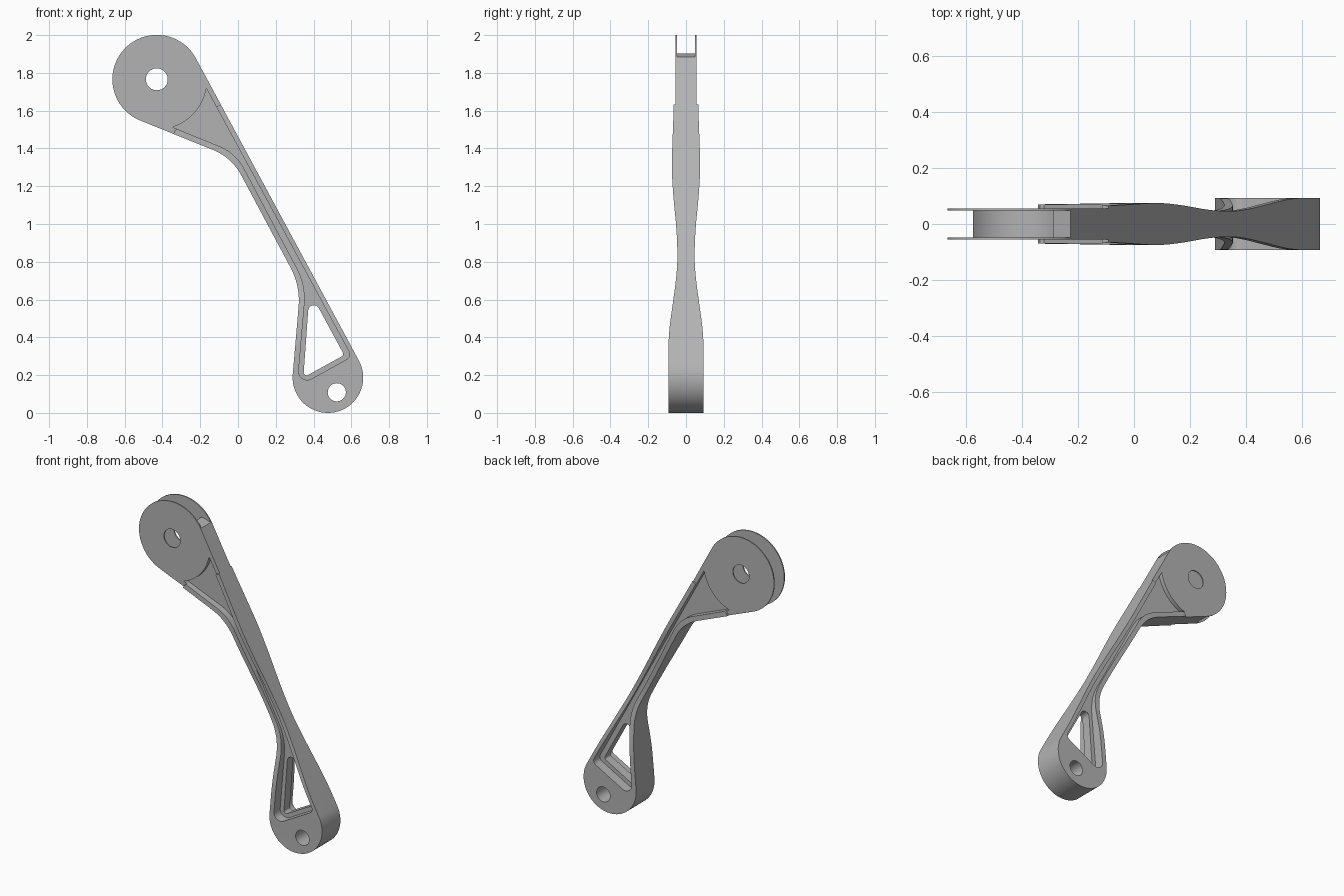
import bpy, bmesh, math
from mathutils import Vector

if "Cube" in bpy.data.objects:
    bpy.data.objects.remove(bpy.data.objects["Cube"])

PIVOT, PIVOT_R = Vector((-0.43, 1.766)), 0.235
FOOT, FOOT_R = Vector((0.476, 0.187)), 0.187

metal = bpy.data.materials.new("plain_grey")
metal.use_nodes = True
GREY = (0.45, 0.45, 0.45, 1)
metal.diffuse_color = GREY
metal.node_tree.nodes["Principled BSDF"].inputs["Base Color"].default_value = GREY


def arc(centre, r, a0, a1, n):
    """Points on an arc, angles in degrees."""
    angles = [math.radians(a0 + (a1 - a0) * i / n) for i in range(n + 1)]
    return [Vector((centre[0] + r * math.cos(a), centre[1] + r * math.sin(a))) for a in angles]


def fillet(before, corner, after, r, n=10):
    """Round one corner of a profile."""
    c = Vector(corner)
    u, v = (Vector(before) - c).normalized(), (Vector(after) - c).normalized()
    half = u.angle(v) / 2
    centre = c + (u + v).normalized() * r / math.sin(half)
    p, q = c + u * r / math.tan(half) - centre, c + v * r / math.tan(half) - centre
    a0 = math.degrees(math.atan2(p.y, p.x))
    turn = (math.degrees(math.atan2(q.y, q.x)) - a0 + 180) % 360 - 180
    return arc(centre, r, a0, a0 + turn, n)


def prism(name, points, lo, hi, along="Y"):
    """Extrude an XZ profile along Y, or a YZ profile along X."""
    bm = bmesh.new()
    place = (lambda p, d: (p[0], d, p[1])) if along == "Y" else (lambda p, d: (d, p[0], p[1]))
    face = bm.faces.new([bm.verts.new(place(p, lo)) for p in points])
    side = bmesh.ops.extrude_face_region(bm, geom=[face])["geom"]
    shift = (0, hi - lo, 0) if along == "Y" else (hi - lo, 0, 0)
    bmesh.ops.translate(bm, vec=shift, verts=[g for g in side if isinstance(g, bmesh.types.BMVert)])
    bmesh.ops.recalc_face_normals(bm, faces=bm.faces)
    mesh = bpy.data.meshes.new(name)
    bm.to_mesh(mesh)
    bm.free()
    mesh.materials.append(metal)
    obj = bpy.data.objects.new(name, mesh)
    bpy.context.collection.objects.link(obj)
    return obj


def combine(target, tool, operation="DIFFERENCE"):
    """Apply a boolean and discard the tool."""
    tool.hide_render = True
    mod = target.modifiers.new("cut", "BOOLEAN")
    mod.operation, mod.object, mod.solver = operation, tool, "EXACT"
    bpy.context.view_layer.objects.active = target
    bpy.ops.object.modifier_apply(modifier=mod.name)
    bpy.data.objects.remove(tool)


# Side outline: pivot disc, curved inner edge, foot disc, straight outer edge
upper, lower = (-0.033, 1.352), (0.33, 0.672)
outline = arc(PIVOT, PIVOT_R, 28.4, 247.6, 56)
outline += fillet(outline[-1], upper, lower, 0.29)
outline += fillet(upper, lower, (0.291, 0.205), 0.37)
outline += arc(FOOT, FOOT_R, 175.2, 388.4, 56)
arm = prism("lever_arm", outline, -0.3, 0.3)

# Swelling thickness along the height
stations = [(-0.1, 0.093), (0.1, 0.093), (0.34, 0.093), (0.45, 0.087), (0.6, 0.067),
            (0.7, 0.054), (0.8, 0.046), (0.9, 0.047), (1.0, 0.053), (1.15, 0.067),
            (1.3, 0.075), (1.45, 0.071), (1.63, 0.065), (2.1, 0.06), (2.3, 0.06)]
edge = []
for i in range(1, len(stations) - 2):
    a, b, c, d = [Vector(s) for s in stations[i - 1:i + 3]]
    for k in range(6):
        t = k / 6
        m0, m1 = (c - a) / (c.x - a.x) * (c.x - b.x), (d - b) / (d.x - b.x) * (c.x - b.x)
        y = ((2*t**3 - 3*t**2 + 1) * b.y + (t**3 - 2*t**2 + t) * m0.y
             + (3*t**2 - 2*t**3) * c.y + (t**3 - t**2) * m1.y)
        edge.append((y, b.x + (c.x - b.x) * t))
edge = [(0.093, -0.1)] + edge + [(0.06, 2.1)]
thickness = edge + [(-y, z) for y, z in reversed(edge)]
combine(arm, prism("thickness_tool", thickness, -1, 1, "X"), "INTERSECT")

# Recessed pocket shape bounded by the edge ribs
p_right, p_left, p_low, p_up = (0.602, 0.298), (0.314, 0.139), (0.36, 0.675), (-0.0115, 1.376)
rim_arc = arc(PIVOT, 0.267, -71.7, -10.5, 20)
pocket = list(rim_arc)
pocket += fillet(rim_arc[-1], p_right, p_left, 0.03)
pocket += fillet(p_right, p_left, p_low, 0.045)
pocket += fillet(p_left, p_low, p_up, 0.34)
pocket += fillet(p_low, p_up, rim_arc[0], 0.26)

# Flat cheek faces above the ends of the ribs
cheek = [(-0.02, 1.67), (-0.105, 1.625), (-0.335, 1.495), (-0.37, 1.41),
         (-0.9, 1.41), (-0.9, 2.2), (-0.02, 2.2)]
for side in (-1, 1):
    combine(arm, prism("cheek_cutter", cheek, *sorted((side * 0.056, side * 0.2))))
    combine(arm, prism("pocket_cutter", pocket, *sorted((side * 0.03, side * 0.2))))

# Triangular window through the foot
tri = [(0.379, 0.645), (0.346, 0.187), (0.562, 0.306)]
window = []
for i, r in enumerate((0.03, 0.015, 0.015)):
    window += fillet(tri[i - 1], tri[i], tri[(i + 1) % 3], r, 8)
combine(arm, prism("window_cutter", window, -0.3, 0.3))

# Fork slot between the cheeks
slot = arc(PIVOT, 0.195, 222, 404, 40)
slot += [(-0.223, 1.882), (-0.1, 1.84), (0, 2.2), (-0.9, 2.2), (-0.9, 1.4), (-0.48, 1.49)]
combine(arm, prism("slot_cutter", slot, -0.048, 0.048))

# Pin holes
for centre, r in ((PIVOT, 0.058), ((0.523, 0.109), 0.048)):
    combine(arm, prism("hole_cutter", arc(centre, r, 0, 350, 35), -0.3, 0.3))

bpy.ops.object.select_all(action="DESELECT")
arm.select_set(True)
bpy.context.view_layer.objects.active = arm
bpy.ops.object.shade_smooth_by_angle(angle=math.radians(25))
